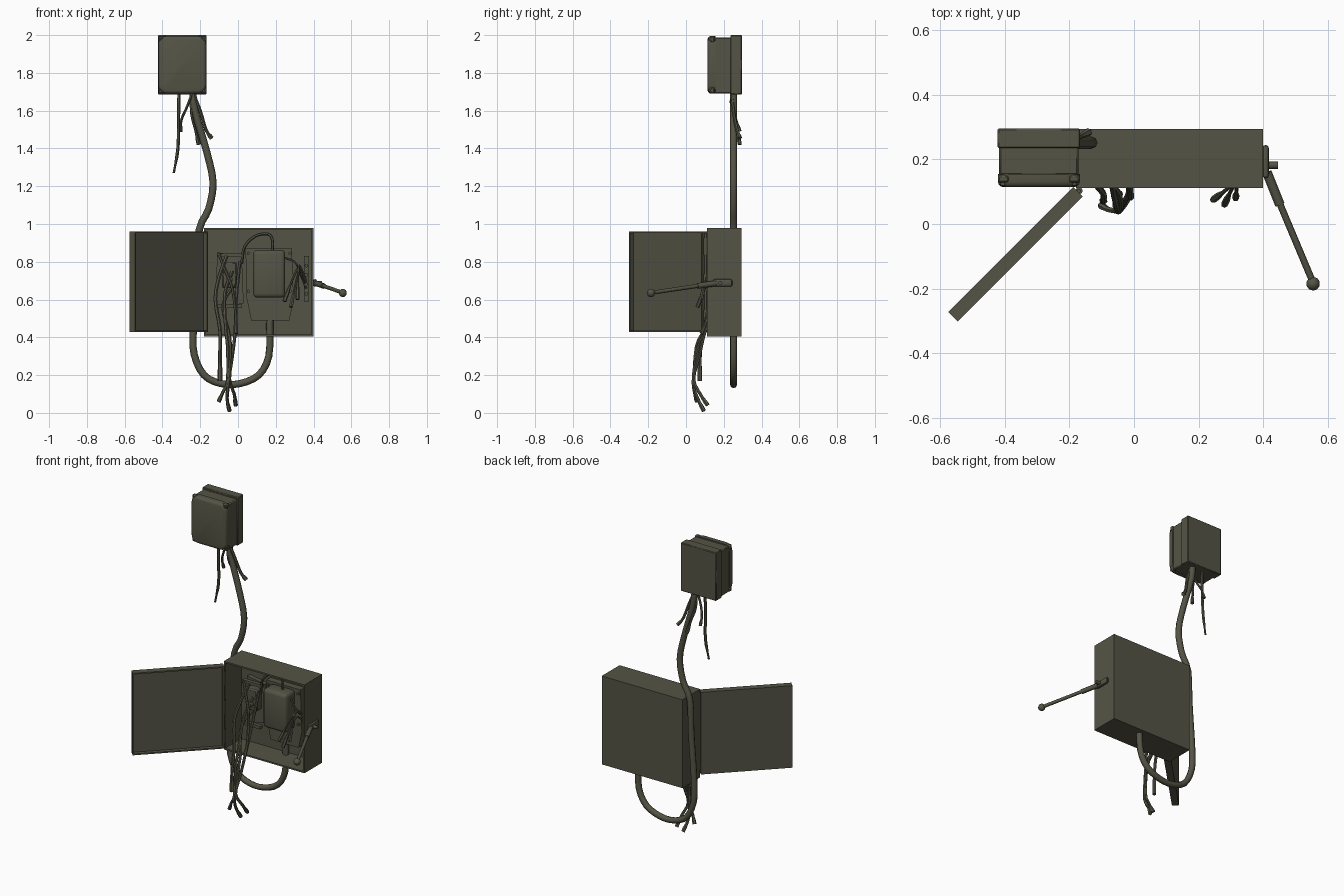
import bpy, bmesh, math
from mathutils import Vector, Matrix

olive = bpy.data.materials.new("olive_grey_metal")
olive.diffuse_color = (0.09, 0.088, 0.06, 1)


def finish(name, bm, smooth=None):
    bmesh.ops.recalc_face_normals(bm, faces=bm.faces[:])
    me = bpy.data.meshes.new(name)
    bm.to_mesh(me)
    bm.free()
    ob = bpy.data.objects.new(name, me)
    bpy.context.collection.objects.link(ob)
    me.materials.append(olive)
    if smooth:
        bpy.ops.object.select_all(action='DESELECT')
        ob.select_set(True)
        bpy.context.view_layer.objects.active = ob
        bpy.ops.object.shade_smooth_by_angle(angle=math.radians(smooth))
    return ob


def cube(lo, hi):
    bm = bmesh.new()
    lo, hi = Vector(lo), Vector(hi)
    bmesh.ops.create_cube(bm, size=1, matrix=Matrix.Translation((lo + hi) / 2)
                          @ Matrix.Diagonal((*(hi - lo), 1)))
    return bm


def box(name, lo, hi, bevel=0, seg=2):
    bm = cube(lo, hi)
    if bevel:
        bmesh.ops.bevel(bm, geom=bm.edges[:], offset=bevel, segments=seg, affect='EDGES', profile=0.5)
    return finish(name, bm, 40 if bevel else None)


def tray(name, lo, hi, wall, depth):
    """Box whose -y side is hollowed out, leaving a rim."""
    bm = cube(lo, hi)
    front = min(bm.faces, key=lambda f: f.calc_center_median().y)
    bmesh.ops.inset_individual(bm, faces=[front], thickness=wall)
    ext = bmesh.ops.extrude_discrete_faces(bm, faces=[front])['faces']
    bmesh.ops.translate(bm, verts=ext[0].verts[:], vec=(0, depth, 0))
    return finish(name, bm)


def tube(name, pts, r, sides=8, steps=4, tip=0):
    """Round tube along a smooth path through pts, with an optional crimped tip."""
    P = [Vector(p) for p in pts]
    E = [2 * P[0] - P[1]] + P + [2 * P[-1] - P[-2]]
    path = []
    for i in range(1, len(E) - 2):
        a, b, c, d = E[i - 1:i + 3]
        for k in range(steps):
            t = k / steps
            path.append(0.5 * (2 * b + (c - a) * t + (2 * a - 5 * b + 4 * c - d) * t * t
                               + (3 * b - a - 3 * c + d) * t ** 3))
    path.append(P[-1])
    bm = bmesh.new()
    rings, n = [], None
    for i, p in enumerate(path):
        tan = (path[min(i + 1, len(path) - 1)] - path[max(i - 1, 0)]).normalized()
        n = n if n else tan.orthogonal()
        n = (n - tan * n.dot(tan)).normalized()
        m = tan.cross(n)
        rad = r * (tip if tip and i >= len(path) - 2 else 1)
        rings.append([bm.verts.new(p + rad * (n * math.cos(a) + m * math.sin(a)))
                      for a in (2 * math.pi * k / sides for k in range(sides))])
    for a, b in zip(rings, rings[1:]):
        for k in range(sides):
            j = (k + 1) % sides
            bm.faces.new((a[k], a[j], b[j], b[k]))
    bm.faces.new(rings[0])
    bm.faces.new(rings[-1])
    return finish(name, bm, 50)


def plate(name, outline, y0, y1):
    """Flat plate cut from an x-z outline."""
    bm = bmesh.new()
    f = bm.faces.new([bm.verts.new((x, y0, z)) for x, z in outline])
    ext = bmesh.ops.extrude_face_region(bm, geom=[f])['geom']
    bmesh.ops.translate(bm, verts=[v for v in ext if isinstance(v, bmesh.types.BMVert)], vec=(0, y1 - y0, 0))
    return finish(name, bm)


# main cabinet and its open door
tray("cabinet", (-0.18, 0.112, 0.405), (0.4, 0.295, 0.98), 0.014, 0.165)
door = tray("door", (-0.274, -0.021, -0.267), (0.274, 0.021, 0.267), 0.012, 0.025)
door.location = (-0.367, -0.094, 0.694)
door.rotation_euler.z = math.radians(45)
tube("hinge_pin", [(-0.17, 0.103, 0.45), (-0.17, 0.103, 0.95)], 0.006, 8, 1)
for z in (0.5, 0.69, 0.88):
    tube("hinge_knuckle", [(-0.17, 0.103, z - 0.045), (-0.17, 0.103, z + 0.045)], 0.011, 8, 1)

# upper junction box with rounded lid and corner ears
box("junction_box_body", (-0.418, 0.15, 1.69), (-0.172, 0.295, 1.988), 0.006, 1)
box("junction_box_back", (-0.423, 0.235, 1.686), (-0.167, 0.296, 2.0), 0.004, 1)
bm = cube((-0.422, 0.114, 1.69), (-0.168, 0.155, 1.995))
bmesh.ops.bevel(bm, geom=[e for e in bm.edges if abs(e.verts[0].co.y - e.verts[1].co.y) > 0.01],
                offset=0.045, segments=4, affect='EDGES', profile=0.5)
rim = [e for e in bm.edges if all(v.co.y < 0.12 for v in e.verts)]
bmesh.ops.bevel(bm, geom=rim, offset=0.018, segments=3, affect='EDGES', profile=0.5)
finish("junction_box_lid", bm, 40)
for x in (-0.404, -0.186):
    for z in (1.708, 1.977):
        box("lid_ear", (x - 0.018, 0.128, z - 0.018), (x + 0.018, 0.152, z + 0.018), 0.006, 1)
        tube("lid_screw", [(x, 0.12, z), (x, 0.15, z)], 0.009, 8, 1)

# conduit from the junction box, past the cabinet and up into its floor
Y = 0.252
tube("conduit", [(-0.24, Y, 1.72), (-0.228, Y, 1.6), (-0.165, Y, 1.38), (-0.132, Y, 1.22), (-0.155, Y, 1.08),
                 (-0.205, Y, 0.97), (-0.215, Y, 0.75), (-0.236, Y, 0.45), (-0.232, Y, 0.31), (-0.18, Y, 0.2),
                 (-0.09, Y, 0.155), (0.01, Y, 0.155), (0.11, Y, 0.2), (0.163, Y, 0.3), (0.168, Y, 0.46),
                 (0.168, Y, 0.52)], 0.019, 8, 3)

# loose wires under the junction box
for pts, r in (([(-0.312, 0.25, 1.72), (-0.315, 0.25, 1.55), (-0.318, 0.255, 1.4), (-0.34, 0.25, 1.27)], 0.009),
               ([(-0.24, 0.24, 1.7), (-0.27, 0.24, 1.62), (-0.3, 0.265, 1.55), (-0.302, 0.285, 1.49)], 0.007),
               ([(-0.25, 0.25, 1.7), (-0.245, 0.25, 1.58), (-0.225, 0.27, 1.5), (-0.208, 0.285, 1.42)], 0.008),
               ([(-0.24, 0.24, 1.7), (-0.2, 0.25, 1.6), (-0.17, 0.27, 1.5), (-0.14, 0.285, 1.455)], 0.009)):
    tube("upper_wire", pts, r, 6, 3, 0.7 if r == 0.009 and pts[0][0] < -0.3 else 1.4)

# equipment inside the cabinet: transformer, mounting plates and terminals
plate("transformer_plate", [(0.04, 0.87), (0.285, 0.87), (0.295, 0.6), (0.272, 0.49), (0.07, 0.49), (0.045, 0.61)],
      0.235, 0.278)
box("transformer", (0.08, 0.135, 0.61), (0.25, 0.24, 0.862), 0.022, 3)
plate("breaker_plate", [(-0.11, 0.85), (0.02, 0.83), (0.03, 0.58), (-0.12, 0.55)], 0.25, 0.278)
box("breaker", (-0.085, 0.2, 0.66), (-0.005, 0.255, 0.8), 0.008, 1)
tube("breaker_knob", [(-0.045, 0.17, 0.705), (-0.045, 0.21, 0.705)], 0.018, 10, 1)
box("breaker_crossbar", (-0.11, 0.2, 0.825), (0.03, 0.225, 0.845))
box("lower_crossbar", (-0.12, 0.2, 0.555), (0.02, 0.225, 0.575))
box("terminal_strip", (0.35, 0.2, 0.59), (0.375, 0.277, 0.83))
for z in (0.63, 0.68, 0.73, 0.78):
    tube("terminal_screw", [(0.362, 0.18, z), (0.362, 0.205, z)], 0.01, 8, 1)
for x in (0.055, 0.275):
    for z in (0.645, 0.845):
        tube("plate_bolt", [(x, 0.22, z), (x, 0.24, z)], 0.009, 6, 1)

# cables inside the cabinet
tube("arched_cable", [(0.02, 0.21, 0.79), (0.035, 0.2, 0.88), (0.09, 0.2, 0.935), (0.15, 0.2, 0.948),
                      (0.18, 0.2, 0.925), (0.182, 0.2, 0.85)], 0.008, 6, 3)
for dx, y, z in ((0.0, 0.075, 0.59), (0.035, 0.06, 0.56), (0.07, 0.08, 0.6)):
    tube("terminal_wire", [(0.36, 0.2, z + 0.1), (0.325, 0.15, z + 0.18), (0.29 + dx * 0.4, 0.11, z + 0.12),
                           (0.245 + dx, y, z)], 0.006, 6, 3, 1.8)
tube("transformer_wire", [(0.25, 0.19, 0.82), (0.3, 0.15, 0.8), (0.33, 0.17, 0.75), (0.36, 0.2, 0.73)], 0.006, 6, 3)

# bundle of wires hanging out of the front
for pts, r in (([(-0.06, 0.2, 0.83), (-0.1, 0.17, 0.72), (-0.12, 0.13, 0.6), (-0.095, 0.095, 0.44),
                 (-0.095, 0.075, 0.32), (-0.095, 0.072, 0.17)], 0.01),
               ([(-0.03, 0.2, 0.75), (-0.07, 0.16, 0.63), (-0.065, 0.1, 0.45), (-0.055, 0.055, 0.35),
                 (-0.055, 0.042, 0.17), (-0.08, 0.045, 0.11), (-0.102, 0.058, 0.06)], 0.009),
               ([(-0.02, 0.2, 0.68), (-0.08, 0.15, 0.57), (-0.05, 0.1, 0.43), (-0.04, 0.06, 0.33),
                 (-0.05, 0.038, 0.16), (-0.058, 0.06, 0.08), (-0.045, 0.095, 0.01)], 0.009),
               ([(0.01, 0.2, 0.8), (-0.01, 0.16, 0.6), (-0.015, 0.1, 0.43), (-0.03, 0.07, 0.3),
                 (-0.045, 0.04, 0.18), (-0.02, 0.075, 0.1), (-0.012, 0.115, 0.04)], 0.009),
               ([(-0.1, 0.2, 0.84), (-0.07, 0.18, 0.76), (-0.03, 0.15, 0.66), (-0.01, 0.11, 0.5),
                 (-0.01, 0.082, 0.42)], 0.008)):
    tube("hanging_wire", pts, r, 6, 3, 1.3)

# switch lever on the right side
box("lever_mount", (0.398, 0.142, 0.668), (0.418, 0.245, 0.708), 0.01, 2)
tube("lever_bolt", [(0.41, 0.182, 0.688), (0.446, 0.182, 0.688)], 0.011, 8, 1)
tube("lever_socket", [(0.412, 0.16, 0.686), (0.452, 0.06, 0.672)], 0.015, 8, 1)
tube("lever_rod", [(0.43, 0.115, 0.68), (0.552, -0.175, 0.637)], 0.0105, 8, 1)
bm = bmesh.new()
bmesh.ops.create_uvsphere(bm, u_segments=10, v_segments=7, radius=0.022,
                          matrix=Matrix.Translation((0.555, -0.185, 0.635)))
finish("lever_knob", bm, 50)
